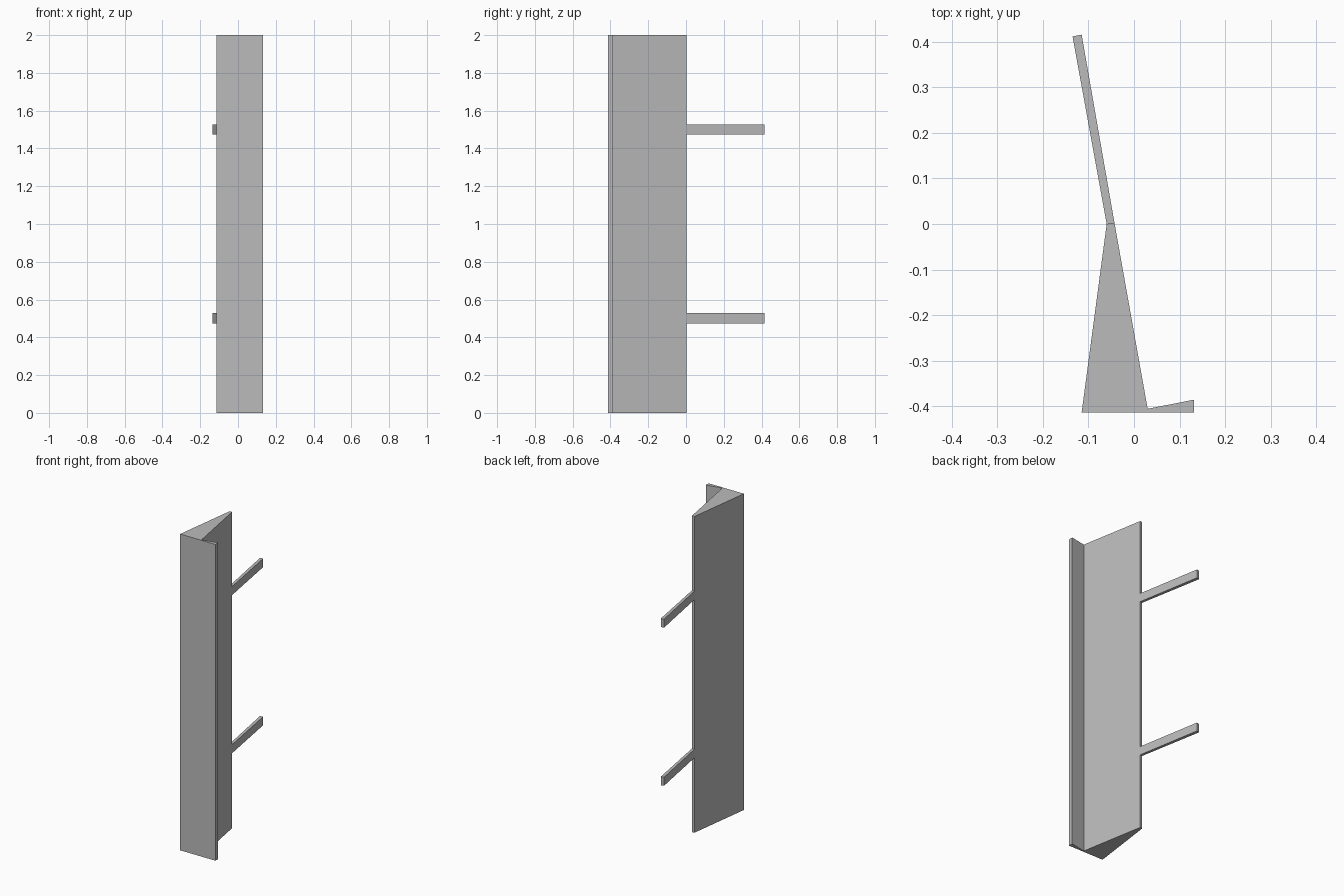
import bpy
import bmesh

default = bpy.data.objects.get("Cube")
if default:
    bpy.data.objects.remove(default, do_unlink=True)

# Single plain grey
GREY = (0.5, 0.5, 0.5, 1.0)
grey = bpy.data.materials.new("plain grey")
grey.use_nodes = True
grey.diffuse_color = GREY
grey.node_tree.nodes["Principled BSDF"].inputs["Base Color"].default_value = GREY


def extrude_profile(name, profile, bottom, top):
    """Extrude a plan outline (x, y) from bottom to top as a closed solid."""
    bm = bmesh.new()
    base = bm.faces.new([bm.verts.new((x, y, bottom)) for x, y in profile])
    result = bmesh.ops.extrude_face_region(bm, geom=[base])
    raised = [v for v in result["geom"] if isinstance(v, bmesh.types.BMVert)]
    bmesh.ops.translate(bm, verts=raised, vec=(0, 0, top - bottom))
    bmesh.ops.recalc_face_normals(bm, faces=bm.faces)
    mesh = bpy.data.meshes.new(name)
    bm.to_mesh(mesh)
    bm.free()
    mesh.materials.append(grey)
    obj = bpy.data.objects.new(name, mesh)
    bpy.context.collection.objects.link(obj)
    return obj


# Corners shared by the wedge's narrow back edge and the arms
back_right = (-0.06, 0.0)
back_left = (-0.043, 0.003)

# Tall wedge with a thin tapering lip along its front
extrude_profile("wedge_panel", [
    (-0.115, -0.414), (0.132, -0.414), (0.132, -0.386),
    (0.03, -0.406), back_left, back_right,
], 0.0, 2.0)

# Two flat arms reaching backwards
arm_profile = [back_right, back_left, (-0.115, 0.416), (-0.135, 0.412)]
for name, height in (("lower_arm", 0.5), ("upper_arm", 1.5)):
    extrude_profile(name, arm_profile, height - 0.026, height + 0.028)
